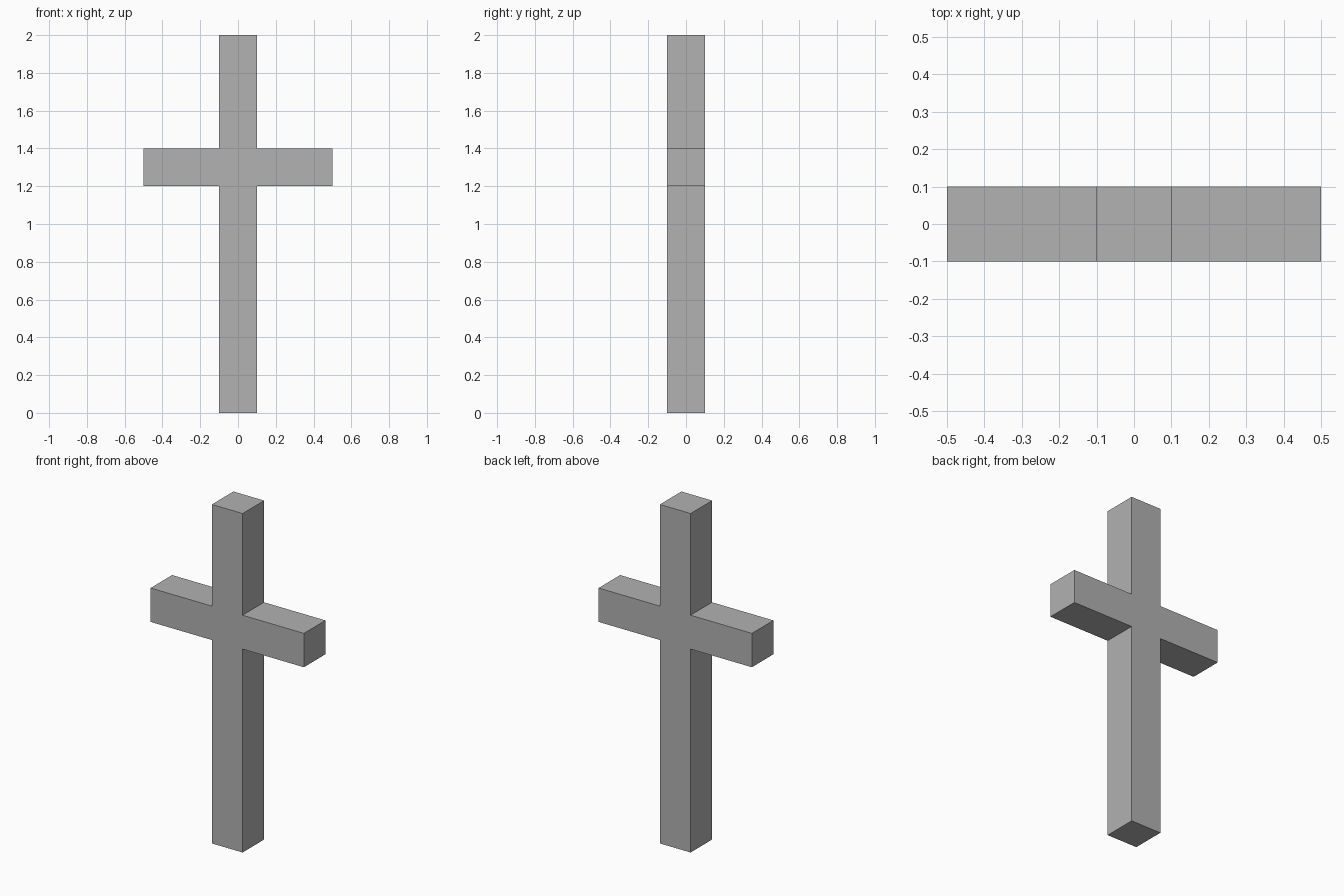
import bpy
import bmesh

default = bpy.data.objects.get("Cube")
if default:
    bpy.data.objects.remove(default, do_unlink=True)

HALF = 0.1           # half thickness of every bar
ARM = 0.5            # reach of each arm
HEIGHT = 2.0
ARM_LOW, ARM_HIGH = 1.2, 1.4

# Plain grey material
grey = bpy.data.materials.new("plain_grey")
grey.use_nodes = True
colour = (0.445, 0.445, 0.445, 1.0)
grey.diffuse_color = colour
grey.node_tree.nodes["Principled BSDF"].inputs["Base Color"].default_value = colour

# Cross outline: right half going up, then its mirror going down
right_half = [(HALF, 0), (HALF, ARM_LOW), (ARM, ARM_LOW),
              (ARM, ARM_HIGH), (HALF, ARM_HIGH), (HALF, HEIGHT)]
outline = right_half + [(-x, z) for x, z in reversed(right_half)]

# Extrude the outline from front to back into one solid
bm = bmesh.new()
front = bm.faces.new([bm.verts.new((x, -HALF, z)) for x, z in outline])
extruded = bmesh.ops.extrude_face_region(bm, geom=[front], use_keep_orig=True)
back = [v for v in extruded["geom"] if isinstance(v, bmesh.types.BMVert)]
bmesh.ops.translate(bm, verts=back, vec=(0, 2 * HALF, 0))
bmesh.ops.recalc_face_normals(bm, faces=bm.faces)

mesh = bpy.data.meshes.new("cross")
bm.to_mesh(mesh)
bm.free()
mesh.materials.append(grey)
cross = bpy.data.objects.new("cross", mesh)
bpy.context.collection.objects.link(cross)
